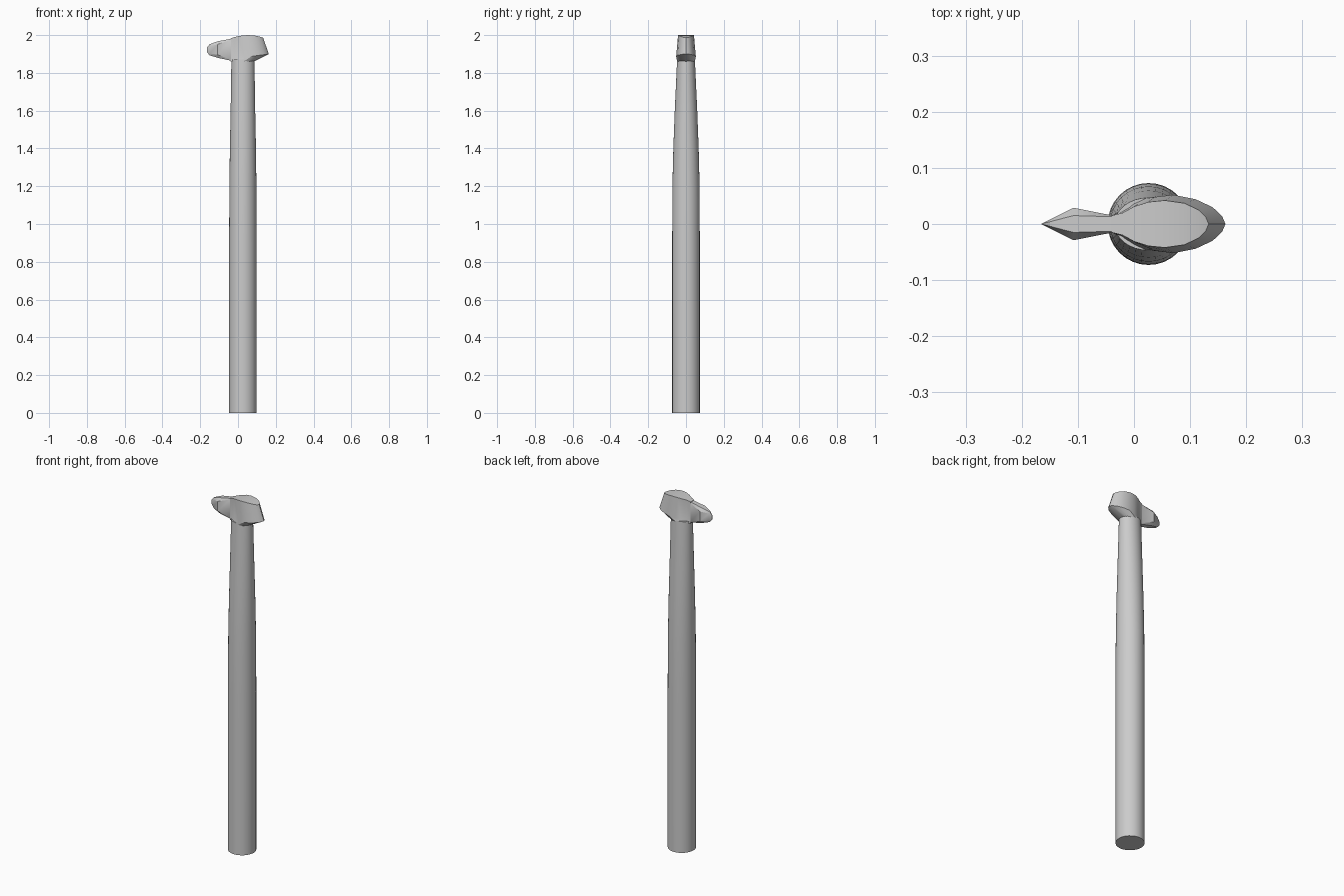
import bpy, bmesh, math

if "Cube" in bpy.data.objects:
    bpy.data.objects.remove(bpy.data.objects["Cube"])


def finish(name, bm, angle=30):
    bmesh.ops.remove_doubles(bm, verts=bm.verts, dist=0.0002)
    bmesh.ops.recalc_face_normals(bm, faces=bm.faces)
    mesh = bpy.data.meshes.new(name)
    bm.to_mesh(mesh)
    bm.free()
    ob = bpy.data.objects.new(name, mesh)
    bpy.context.collection.objects.link(ob)
    bpy.ops.object.select_all(action='DESELECT')
    ob.select_set(True)
    bpy.context.view_layer.objects.active = ob
    bpy.ops.object.shade_smooth_by_angle(angle=math.radians(angle))
    return ob


def bridge(bm, rings, cap_start=True, cap_end=True):
    """Skin a list of closed rings with equal point counts."""
    loops = [[bm.verts.new(p) for p in ring] for ring in rings]
    n = len(loops[0])
    for a, b in zip(loops, loops[1:]):
        for i in range(n):
            j = (i + 1) % n
            bm.faces.new((a[i], a[j], b[j], b[i]))
    if cap_start:
        bm.faces.new(loops[0][::-1])
    if cap_end:
        bm.faces.new(loops[-1])
    return loops


# Handle: round at the foot, oval and slimmer at the neck
bm = bmesh.new()
stations = [(0, .073, .073), (.9, .073, .073), (1.2, .0715, .072),
            (1.4, .069, .067), (1.6, .065, .0595), (1.87, .061, .047)]
bridge(bm, [[(.026 + rx * math.cos(math.tau * i / 32), ry * math.sin(math.tau * i / 32), z)
             for i in range(32)] for z, rx, ry in stations])
finish("handle", bm)


# Head body: teardrop outlines at the neck, the rim and the crown
def mirrored(half):
    return half + [(x, -y) for x, y in half[-2::-1]]


neck = [(-.04, .015), (-.025, .022), (-.01, .035), (.01, .045), (.03, .047),
        (.055, .042), (.07, .03), (.08, .015), (.085, 0)]
rim = [(-.04, .015), (-.02, .021), (.007, .036), (.035, .047), (.07, .052),
       (.11, .044), (.14, .03), (.157, .014), (.163, 0)]
crown = [(-.04, .015), (-.02, .02), (0, .031), (.025, .039), (.055, .042),
         (.09, .037), (.115, .025), (.128, .012), (.133, 0)]


def crown_z(x):
    return 2.0 - (.018 * ((x - .055) / .095) ** 2 if x < .055 else .014 * ((x - .055) / .078) ** 2)


bm = bmesh.new()
loops = bridge(bm, [[(x, y, 1.86) for x, y in mirrored(neck)],
                    [(x, y, 1.872 + .028 * max(0, x + .04) / .203) for x, y in mirrored(rim)],
                    [(x, y, crown_z(x)) for x, y in mirrored(crown)]],
               cap_start=True, cap_end=False)
top = loops[-1]
n = len(top)
for i in range(n // 2):
    a, b, c, d = top[i], top[i + 1], top[n - 2 - i], top[n - 1 - i]
    bm.faces.new((a, b, d) if b is c else (a, b, c, d))
finish("head_body", bm)


# Rear peen: chamfered neck flaring out, then a rounded wedge
def section(x, w, t, z0, z1, c):
    half = [(t, z0), (w, z0 + c), (w, z1 - c), (t, z1)]
    return [(x, y, z) for y, z in half] + [(x, -y, z) for y, z in half[::-1]]


bm = bmesh.new()
bridge(bm, [section(-.03, .0155, .013, 1.862, 1.982, .006),
            section(-.04, .0155, .013, 1.865, 1.980, .006),
            section(-.108, .029, .015, 1.880, 1.967, .016)], cap_end=False)
bridge(bm, [section(-.108, .029, .015, 1.880, 1.967, .016),
            section(-.150, .008, .004, 1.893, 1.952, .010),
            section(-.165, .0006, .0004, 1.910, 1.934, .006)], cap_start=False)
finish("peen", bm, 25)
